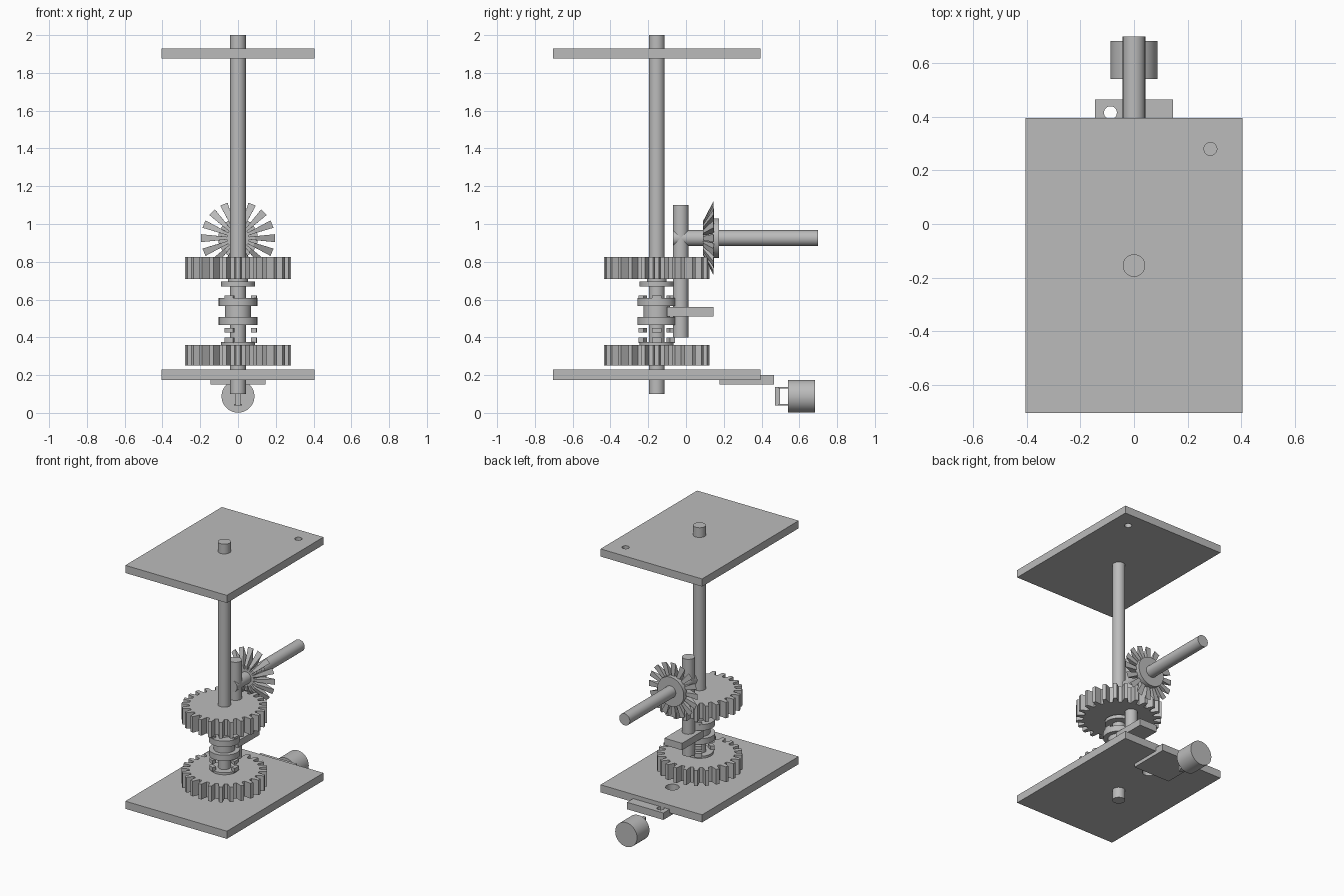
import bpy, bmesh, math
from mathutils import Matrix, Vector

if "Cube" in bpy.data.objects:
    bpy.data.objects.remove(bpy.data.objects["Cube"])

GREY = (0.5, 0.5, 0.5, 1)
metal = bpy.data.materials.new("plain grey")
metal.use_nodes = True
metal.diffuse_color = GREY
metal.node_tree.nodes["Principled BSDF"].inputs["Base Color"].default_value = GREY

AXIS_Y = -0.155      # main shaft position
PINION_Z = 0.925     # horizontal shaft height


def finish(name, bm, smooth=False):
    bmesh.ops.recalc_face_normals(bm, faces=bm.faces[:])
    mesh = bpy.data.meshes.new(name)
    bm.to_mesh(mesh)
    bm.free()
    obj = bpy.data.objects.new(name, mesh)
    bpy.context.collection.objects.link(obj)
    mesh.materials.append(metal)
    if smooth:
        bpy.ops.object.select_all(action="DESELECT")
        obj.select_set(True)
        bpy.context.view_layer.objects.active = obj
        bpy.ops.object.shade_smooth_by_angle(angle=math.radians(35))
    return obj


def box(name, x, y, z):
    bm = bmesh.new()
    size = [b - a for a, b in (x, y, z)]
    mid = [(a + b) / 2 for a, b in (x, y, z)]
    bmesh.ops.create_cube(bm, size=1, matrix=Matrix.Translation(mid) @ Matrix.Diagonal((*size, 1)))
    return finish(name, bm)


def rod(name, r, lo, hi, x=0, y=AXIS_Y, z=None):
    """Vertical cylinder from lo to hi; lies along y when a height z is given."""
    bm = bmesh.new()
    mid = (lo + hi) / 2
    if z is None:
        place = Matrix.Translation((x, y, mid))
    else:
        place = Matrix.Translation((x, mid, z)) @ Matrix.Rotation(math.pi / 2, 4, "X")
    bmesh.ops.create_cone(bm, cap_ends=True, segments=48, radius1=r, radius2=r,
                          depth=hi - lo, matrix=place)
    return finish(name, bm, True)


def drill(target, x, y, r):
    cutter = rod(target.name + "_cutter", r, -1, 3, x, y)
    cutter.hide_render = True
    cutter.hide_viewport = True
    mod = target.modifiers.new("hole", "BOOLEAN")
    mod.operation = "DIFFERENCE"
    mod.object = cutter


def prism(name, outline, lo, hi):
    """Extrude a closed outline around the main shaft."""
    bm = bmesh.new()
    face = bm.faces.new([bm.verts.new((x, y + AXIS_Y, lo)) for x, y in outline])
    top = bmesh.ops.extrude_face_region(bm, geom=[face])["geom"]
    moved = [v for v in top if isinstance(v, bmesh.types.BMVert)]
    bmesh.ops.translate(bm, verts=moved, vec=(0, 0, hi - lo))
    return finish(name, bm)


def polar(r, a):
    return (r * math.cos(a), r * math.sin(a))


def spur_gear(name, lo, hi, teeth=24):
    step = math.tau / teeth
    tooth = ((0.23, -0.32), (0.28, -0.16), (0.28, 0.16), (0.23, 0.32))
    prism(name, [polar(r, (i + f) * step) for i in range(teeth) for r, f in tooth], lo, hi)


def dogs(name, lo, hi):
    """Three clutch teeth spaced evenly around the shaft."""
    for i in range(3):
        a = i * math.tau / 3
        arc = [a + k * 0.13 for k in (-2, -1, 0, 1, 2)]
        outline = [polar(0.1, t) for t in arc] + [polar(0.072, t) for t in reversed(arc)]
        prism(f"{name}_{i + 1}", outline, lo, hi)


# Top and base plates
top_plate = box("top_plate", (-0.405, 0.405), (-0.705, 0.395), (1.875, 1.93))
drill(top_plate, 0.285, 0.28, 0.024)
base_plate = box("base_plate", (-0.405, 0.405), (-0.705, 0.395), (0.175, 0.23))
drill(base_plate, 0, 0.155, 0.045)

# Shafts
rod("main_shaft", 0.042, 0.1, 2.0)
rod("support_post", 0.042, 0.4, 1.1, y=-0.028)
rod("drive_shaft", 0.042, -0.07, 0.7, z=PINION_Z)

# Spur gears with their clutch faces
spur_gear("upper_gear", 0.71, 0.825)
spur_gear("lower_gear", 0.25, 0.36)
rod("upper_gear_neck", 0.052, 0.69, 0.715)
rod("upper_clutch_disk", 0.09, 0.67, 0.695)
rod("lower_clutch_disk", 0.09, 0.355, 0.375)
dogs("lower_gear_dog", 0.37, 0.4)

# Sliding clutch spool
rod("spool_neck", 0.07, 0.5, 0.57)
rod("spool_upper_flange", 0.102, 0.565, 0.608)
rod("spool_lower_flange", 0.102, 0.465, 0.507)
dogs("spool_upper_dog", 0.6, 0.622)
dogs("spool_lower_dog", 0.425, 0.45)
box("shifter_arm", (-0.07, 0.07), (-0.1, 0.145), (0.51, 0.56))

# Bevel gear: hub and flared wedge teeth
rod("bevel_hub", 0.105, 0.14, 0.176, z=PINION_Z)
rod("bevel_core", 0.06, 0.09, 0.145, z=PINION_Z)
bm = bmesh.new()
profile = ((0.09, 0.055, 0.007), (0.09, 0.09, 0.01), (0.145, 0.195, 0.021), (0.15, 0.095, 0.011))
for i in range(16):
    spin = Matrix.Rotation(i * math.tau / 16, 4, "Y")
    sides = []
    for s in (-1, 1):
        pts = [spin @ Vector((s * w, y, r)) for y, r, w in profile]
        sides.append([bm.verts.new(p + Vector((0, 0, PINION_Z))) for p in pts])
    left, right = sides
    bm.faces.new(left)
    bm.faces.new(right[::-1])
    for k in range(4):
        n = (k + 1) % 4
        bm.faces.new((left[k], right[k], right[n], left[n]))
finish("bevel_teeth", bm)

# Motor, coupling fork and mounting bracket
bracket = box("motor_bracket", (-0.145, 0.145), (0.178, 0.465), (0.15, 0.2))
drill(bracket, -0.088, 0.415, 0.024)
rod("motor_body", 0.087, 0.54, 0.682, z=0.088)
box("coupling_blade", (-0.012, 0.012), (0.47, 0.497), (0.04, 0.138))
for label, z in (("lower", 0.04), ("upper", 0.13)):
    box(f"coupling_prong_{label}", (-0.02, 0.02), (0.49, 0.545), (z, z + 0.008))
